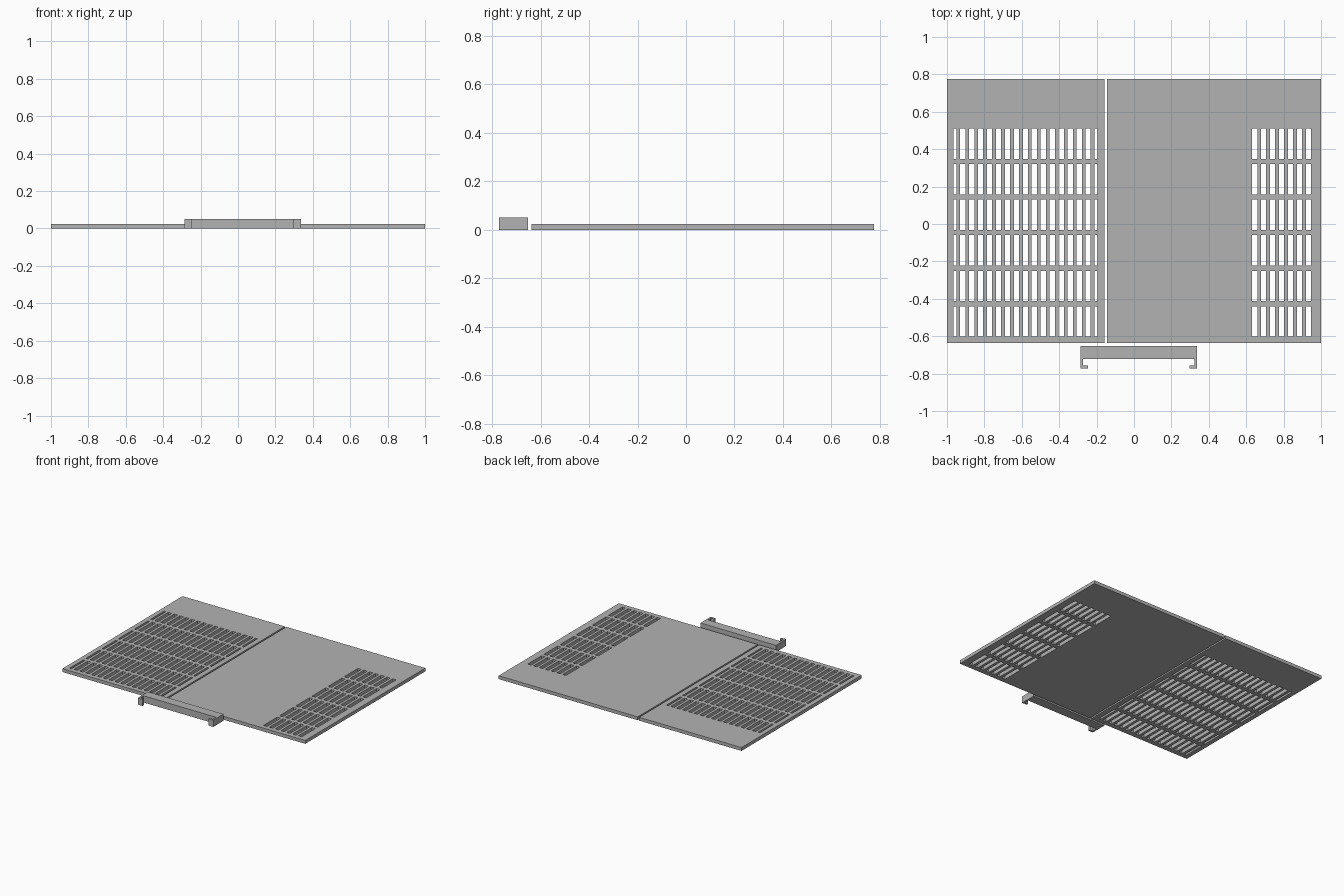
import bpy, bmesh

if "Cube" in bpy.data.objects:
    bpy.data.objects.remove(bpy.data.objects["Cube"])

grey = bpy.data.materials.new("plain grey")
grey.diffuse_color = (0.45, 0.45, 0.45, 1)
grey.use_nodes = True
grey.node_tree.nodes["Principled BSDF"].inputs["Base Color"].default_value = grey.diffuse_color


def finish(name, bm, height):
    """Extrude flat faces up to a slab and link the object."""
    bmesh.ops.recalc_face_normals(bm, faces=bm.faces)
    out = bmesh.ops.extrude_face_region(bm, geom=bm.faces[:], use_keep_orig=True)
    tops = [g for g in out["geom"] if isinstance(g, bmesh.types.BMVert)]
    bmesh.ops.translate(bm, verts=tops, vec=(0, 0, height))
    bmesh.ops.recalc_face_normals(bm, faces=bm.faces)
    mesh = bpy.data.meshes.new(name)
    bm.to_mesh(mesh)
    bm.free()
    mesh.materials.append(grey)
    bpy.context.collection.objects.link(bpy.data.objects.new(name, mesh))


def slotted_panel(name, x0, x1, y0, y1, columns, rows, height):
    """Flat panel with a slot at every crossing of a column and a row."""
    xs = [x0] + [v for c in columns for v in c] + [x1]
    ys = [y0] + [v for r in rows for v in r] + [y1]
    bm = bmesh.new()
    grid = [[bm.verts.new((x, y, 0)) for y in ys] for x in xs]
    for i in range(len(xs) - 1):
        for j in range(len(ys) - 1):
            if i % 2 and j % 2:
                continue  # slot opening
            bm.faces.new((grid[i][j], grid[i + 1][j], grid[i + 1][j + 1], grid[i][j + 1]))
    finish(name, bm, height)


# Slot layout: six rows, narrow slots at both ends of the left panel
PITCH, SLOT = 0.0479, 0.028
rows = [(-0.602 + 0.190 * k, -0.440 + 0.190 * k) for k in range(6)]
left = [(-0.965, -0.950)]
left += [(-0.930 + PITCH * k, -0.930 + PITCH * k + SLOT) for k in range(15)]
left += [(-0.211, -0.196)]
right = [(0.631 + PITCH * k, 0.631 + PITCH * k + SLOT) for k in range(7)]

slotted_panel("left_panel", -1.0, -0.157, -0.637, 0.775, left, rows, 0.025)
slotted_panel("right_panel", -0.145, 1.0, -0.637, 0.775, right, rows, 0.025)

# Bracket: bar with two hooked legs, symmetric about its own centre
CX, HALF = 0.026, 0.311
half = [(HALF, -0.652), (HALF, -0.772), (HALF - 0.039, -0.772), (HALF - 0.039, -0.757),
        (HALF - 0.013, -0.757), (HALF - 0.013, -0.722)]
outline = half + [(-x, y) for x, y in reversed(half)]
bm = bmesh.new()
bm.faces.new([bm.verts.new((CX + x, y, 0)) for x, y in outline])
finish("hooked_bracket", bm, 0.05)
